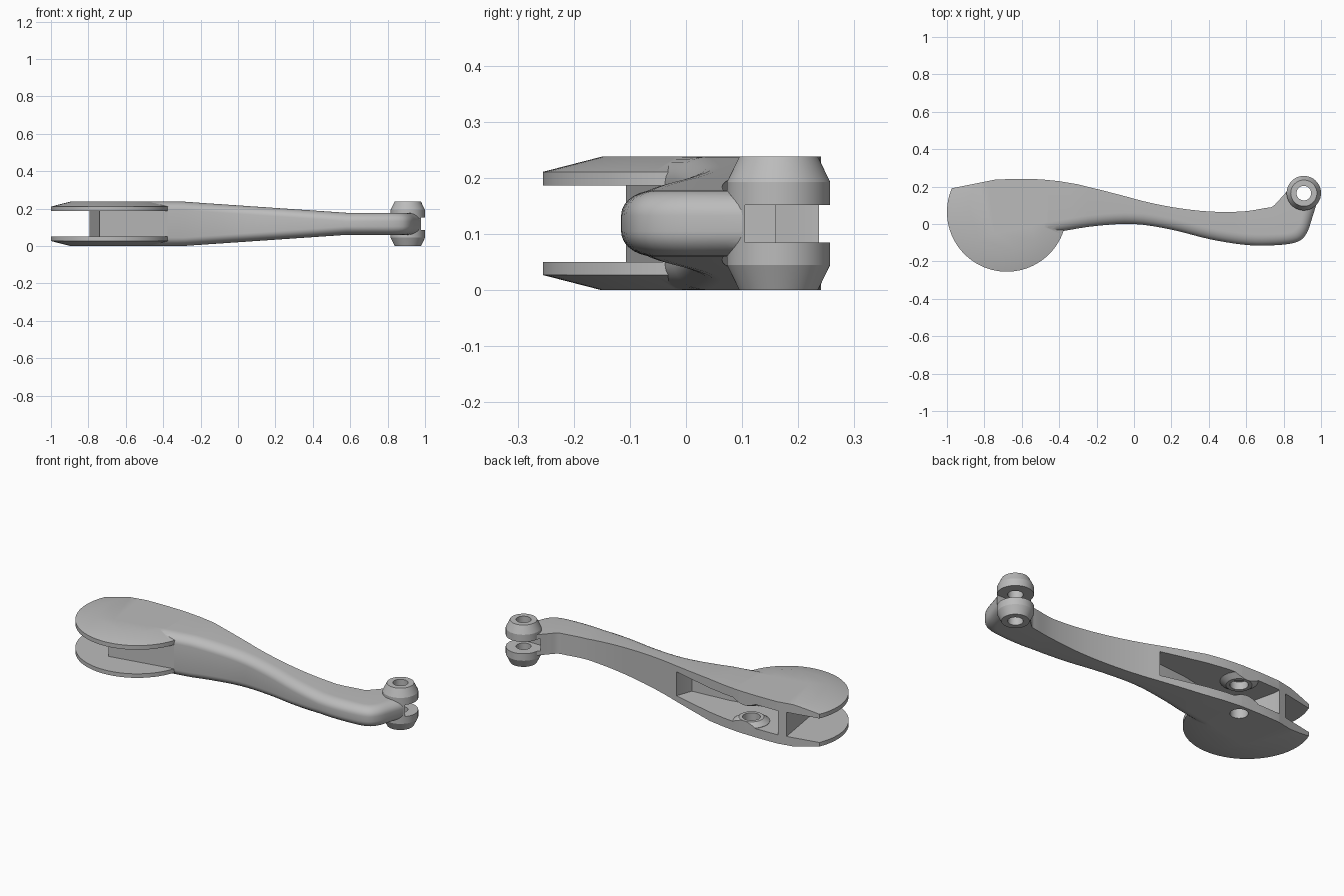
import bpy, bmesh, math
from mathutils import Vector

cube = bpy.data.objects.get("Cube")
if cube:
    bpy.data.objects.remove(cube, do_unlink=True)

MID, HALF = 0.119, 0.119          # mid height and half thickness of the head
GAP_LO, GAP_HI = 0.05, 0.187      # inner faces of the two side plates

metal = bpy.data.materials.new("grey metal")
metal.use_nodes = True
metal.diffuse_color = (0.5, 0.5, 0.5, 1)
metal.node_tree.nodes["Principled BSDF"].inputs["Base Color"].default_value = (0.5, 0.5, 0.5, 1)


def finish(bm, name):
    bmesh.ops.recalc_face_normals(bm, faces=bm.faces[:])
    mesh = bpy.data.meshes.new(name)
    bm.to_mesh(mesh)
    bm.free()
    mesh.materials.append(metal)
    obj = bpy.data.objects.new(name, mesh)
    bpy.context.collection.objects.link(obj)
    return obj


def loft(rings, name):
    """Skin a list of closed rings and cap both ends."""
    bm = bmesh.new()
    rows = [[bm.verts.new(p) for p in ring] for ring in rings]
    n = len(rows[0])
    for a, b in zip(rows, rows[1:]):
        for i in range(n):
            bm.faces.new((a[i], a[(i + 1) % n], b[(i + 1) % n], b[i]))
    bm.faces.new(rows[0])
    bm.faces.new(rows[-1])
    return finish(bm, name)


def prism(points, z0, z1, name):
    return loft([[(x, y, z) for x, y in points] for z in (z0, z1)], name)


def lathe(center, profile, name, sides=64):
    """Vertical solid of revolution from (radius, z) pairs."""
    cx, cy = center
    turn = [math.tau * i / sides for i in range(sides)]
    return loft([[(cx + r * math.cos(a), cy + r * math.sin(a), z) for a in turn]
                 for r, z in profile], name)


def combine(target, tool, operation):
    tool.hide_render = True
    mod = target.modifiers.new(operation.lower(), 'BOOLEAN')
    mod.operation, mod.object, mod.solver = operation, tool, 'EXACT'
    bpy.ops.object.select_all(action='DESELECT')
    bpy.context.view_layer.objects.active = target
    target.select_set(True)
    bpy.ops.object.modifier_apply(modifier=mod.name)
    bpy.data.objects.remove(tool, do_unlink=True)


def smooth_path(points, steps):
    """Catmull-Rom interpolation."""
    pts = [Vector(p) for p in points]
    pts = [pts[0]] + pts + [pts[-1]]
    out = []
    for a, b, c, d in zip(pts, pts[1:], pts[2:], pts[3:]):
        for k in range(steps):
            t = k / steps
            out.append(0.5 * (2 * b + (c - a) * t + (2 * a - 5 * b + 4 * c - d) * t * t
                              + (3 * b - a - 3 * c + d) * t ** 3))
    return out + [pts[-1]]


# Lever arm: back edge and front edge at each station
stations = [
    (-0.79, 0.27, -0.74, -0.107), (-0.55, 0.27, -0.55, -0.07), (-0.38, 0.25, -0.37, -0.036),
    (-0.2, 0.2, -0.2, -0.01), (0, 0.135, 0, 0), (0.2, 0.091, 0.2, -0.03),
    (0.4, 0.067, 0.4, -0.08), (0.58, 0.067, 0.58, -0.11), (0.7, 0.085, 0.72, -0.115),
    (0.74, 0.093, 0.86, -0.1), (0.77, 0.122, 0.92, -0.055), (0.8, 0.155, 0.955, 0.04),
    (0.84, 0.2, 0.985, 0.14)]


def section(s):
    back, front = Vector((s[0], s[1])), Vector((s[2], s[3]))
    inward = (back - front).normalized()
    taper = min(1, max(0, (back.x + 0.3) / 0.88))
    h = HALF - 0.06 * taper
    rw, rz = 0.06, 0.045
    ring = [(back.x, back.y, MID - h), (back.x, back.y, MID + h)]
    for sign in (1, -1):
        arc = [math.pi / 2 * k / 7 for k in range(8)]
        for a in (arc if sign > 0 else reversed(arc)):
            p = front + inward * rw * (1 - math.sin(a))
            ring.append((p.x, p.y, MID + sign * (h - rz + rz * math.cos(a))))
    return ring


lever = loft([section(s) for s in smooth_path(stations, 4)], "lever")

# Round head with bevelled rim, and end knuckle
TOP = 2 * MID
head = lathe((-0.68, 0.065),
             [(0.215, 0), (0.32, 0.027), (0.32, TOP - 0.027), (0.215, TOP)], "head", 96)
combine(lever, head, 'UNION')
KNUCKLE = (0.908, 0.165)
knuckle = lathe(KNUCKLE, [(0.07, 0), (0.092, 0.045), (0.092, TOP - 0.045), (0.07, TOP)], "knuckle")
combine(lever, knuckle, 'UNION')

# Open gap between the side plates, and pocket in the back
gap = prism([(-0.82, 0.4), (-1.1, 0.4), (-1.1, -0.4), (-0.34, -0.4), (-0.365, -0.036),
             (-0.74, -0.107)], GAP_LO, GAP_HI, "gap_cutter")
combine(lever, gap, 'DIFFERENCE')
pocket = prism([(-0.02, 0.4), (-0.045, 0.14), (-0.075, 0.055), (-0.3, 0.035), (-0.69, -0.04),
                (-0.745, 0.2), (-0.755, 0.4)], GAP_LO, GAP_HI, "pocket_cutter")
combine(lever, pocket, 'DIFFERENCE')

# Pivot bosses inside the pocket
PIVOT = (-0.535, 0.175)
for sign in (-1, 1):
    boss = lathe(PIVOT, [(0.095, MID + sign * 0.085), (0.095, MID + sign * 0.067),
                         (0.065, MID + sign * 0.045)], "pivot_boss", 40)
    combine(lever, boss, 'UNION')

# Trim the back outline of the head
trim = prism([(-1.1, 0.168), (-0.98, 0.19), (-0.74, 0.238), (-0.62, 0.241), (-0.5, 0.239),
              (-0.4, 0.229), (-0.3, 0.212), (-0.15, 0.175), (0, 0.136), (0, 0.6), (-1.1, 0.6)],
             -0.1, 0.4, "trim_cutter")
combine(lever, trim, 'DIFFERENCE')

# Pivot hole (blind at the top), knuckle slot and knuckle bore
combine(lever, lathe(PIVOT, [(0.046, -0.05), (0.046, TOP - 0.03)], "pivot_cutter", 40), 'DIFFERENCE')
slot = prism([(0.805, 0.105), (1.1, 0.105), (1.1, 0.4), (0.805, 0.4)], 0.085, 0.152, "slot_cutter")
combine(lever, slot, 'DIFFERENCE')
combine(lever, lathe(KNUCKLE, [(0.039, -0.05), (0.039, 0.3)], "bore_cutter", 40), 'DIFFERENCE')

bpy.ops.object.select_all(action='DESELECT')
bpy.context.view_layer.objects.active = lever
lever.select_set(True)
bpy.ops.object.shade_smooth_by_angle(angle=math.radians(25))
